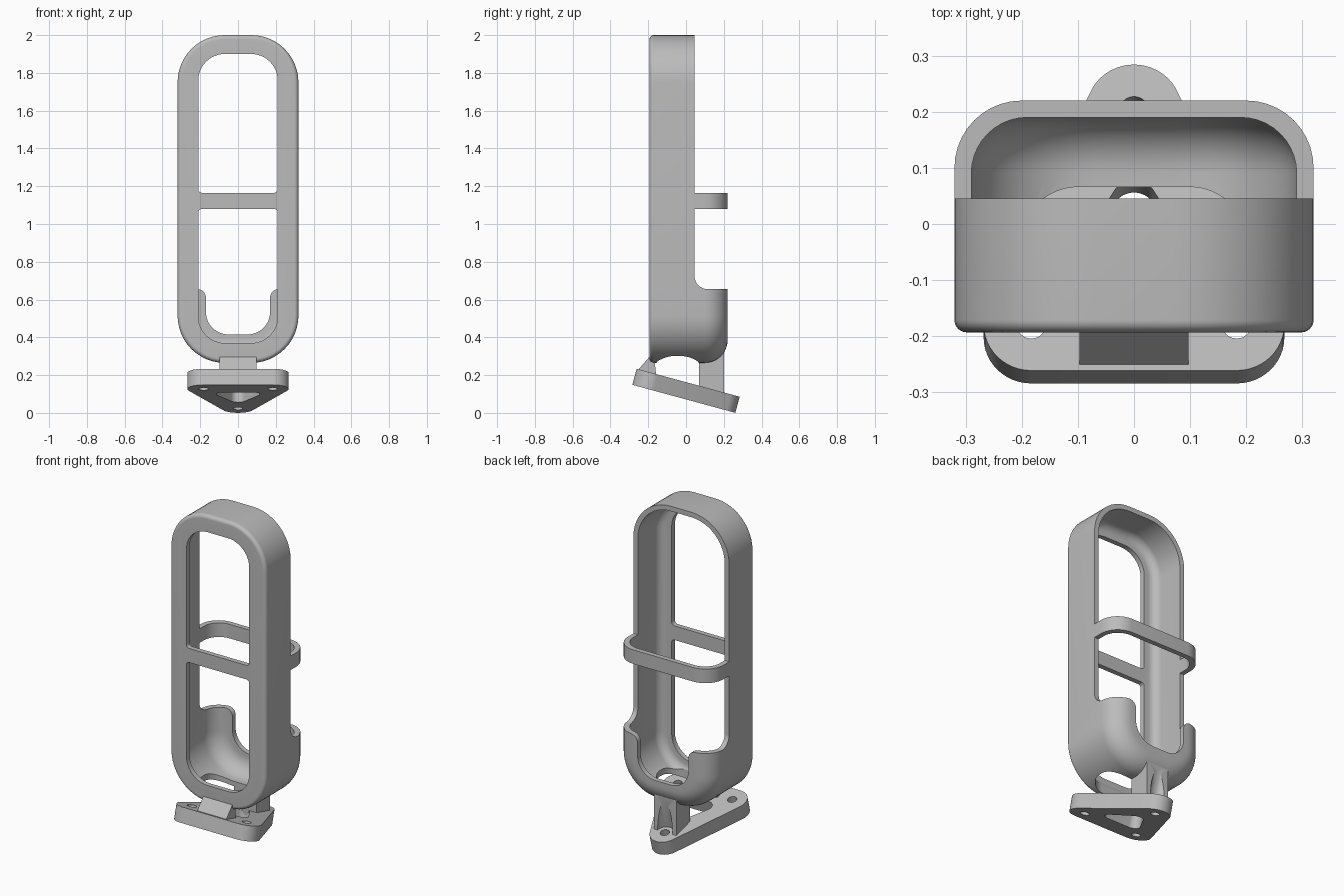
import bpy, bmesh
from math import sin, cos, pi, radians
from mathutils import geometry

cube = bpy.data.objects.get("Cube")
if cube:
    bpy.data.objects.remove(cube)

grey = bpy.data.materials.new("plain grey")
grey.use_nodes = True
grey.diffuse_color = (0.5, 0.5, 0.5, 1)
grey.node_tree.nodes["Principled BSDF"].inputs["Base Color"].default_value = (0.5, 0.5, 0.5, 1)

AXES = {
    "x": lambda u, v, h: (h, u, v),
    "y": lambda u, v, h: (u, h, v),
    "z": lambda u, v, h: (u, v, h),
}


def arc(cx, cy, r, start, end, n=12):
    return [(cx + r * cos(radians(start + (end - start) * i / n)),
             cy + r * sin(radians(start + (end - start) * i / n))) for i in range(n + 1)]


def round_rect(hx, lo, hi, r_low, r_high=None):
    """Rounded rectangle, symmetric about zero in its first direction."""
    r_high = r_low if r_high is None else r_high
    right = arc(hx - r_low, lo + r_low, r_low, -90, 0) + arc(hx - r_high, hi - r_high, r_high, 0, 90)
    return right + [(-x, y) for x, y in reversed(right)]


def hull(circles):
    """Outline wrapped around circles given as (u, v, radius)."""
    pts = []
    for u, v, r in circles:
        pts += arc(u, v, r, 0, 352.5, 47) if r else [(u, v)]
    return [pts[i] for i in geometry.convex_hull_2d(pts)]


def loft(name, sections, axis):
    """Closed solid through outlines given as (height, outline)."""
    bm = bmesh.new()
    rings = [[bm.verts.new(AXES[axis](u, v, h)) for u, v in pts] for h, pts in sections]
    count = len(rings[0])
    for a, b in zip(rings, rings[1:]):
        for i in range(count):
            j = (i + 1) % count
            bm.faces.new((a[i], a[j], b[j], b[i]))
    bm.faces.new(rings[0])
    bm.faces.new(rings[-1])
    bmesh.ops.remove_doubles(bm, verts=bm.verts, dist=0.00001)
    bmesh.ops.recalc_face_normals(bm, faces=bm.faces)
    mesh = bpy.data.meshes.new(name)
    bm.to_mesh(mesh)
    bm.free()
    obj = bpy.data.objects.new(name, mesh)
    bpy.context.collection.objects.link(obj)
    mesh.materials.append(grey)
    return obj


def prism(name, pts, lo, hi, axis):
    return loft(name, [(lo, pts), (hi, pts)], axis)


def activate(obj):
    bpy.ops.object.select_all(action="DESELECT")
    obj.select_set(True)
    bpy.context.view_layer.objects.active = obj


def cut(obj, cutters):
    for cutter in cutters:
        mod = obj.modifiers.new("cut", "BOOLEAN")
        mod.operation = "DIFFERENCE"
        mod.solver = "EXACT"
        mod.object = cutter
        activate(obj)
        bpy.ops.object.modifier_apply(modifier=mod.name)
        bpy.data.objects.remove(cutter)


def capsule(name, gap, front_r, back_r):
    """Tall rounded box with filleted front and back rims, shrunk by gap."""
    front, back, steps = -0.193 + gap, 0.22 - gap, 10

    def section(inset):
        d = gap + inset
        return round_rect(0.32 - d, 0.265 + d, 2.0 - d, 0.25 - d)

    turns = [i / steps * pi / 2 for i in range(steps + 1)]
    rings = [(front + front_r * (1 - cos(a)), section(front_r * (1 - sin(a)))) for a in turns]
    rings += [(back - back_r * (1 - cos(a)), section(back_r * (1 - sin(a)))) for a in reversed(turns)]
    return loft(name, rings, "y")


# Holder shell: hollow capsule with openings
shell = capsule("holder_shell", 0, 0.022, 0.12)
flare = arc(0.05, 0.535, 0.12, -90, 0) + arc(0.215, 0.61, 0.045, 180, 90) + [(0.215, 0.8)]
u_slot = flare + [(-x, z) for x, z in reversed(flare)]
cut(shell, [
    capsule("cavity", 0.03, 0.05, 0.1),
    # front windows either side of the crossbar
    prism("lower_window", round_rect(0.21, 0.37, 1.08, 0.14, 0.02), -0.4, -0.1, "y"),
    prism("upper_window", round_rect(0.21, 1.165, 1.9, 0.02, 0.14), -0.4, -0.1, "y"),
    # open back above and below the strap
    prism("upper_back", [(0.045, 1.165), (0.5, 1.165), (0.5, 2.2), (0.045, 2.2)], -0.5, 0.5, "x"),
    prism("lower_back", hull([(0.115, 0.725, 0.07), (0.045, 1.08, 0), (0.5, 1.08, 0), (0.5, 0.655, 0)]),
          -0.5, 0.5, "x"),
    # finger slot in the cup and drain in its floor
    prism("cup_slot", u_slot, 0.1, 0.4, "y"),
    prism("floor_hole", round_rect(0.2, -0.155, 0.066, 0.1), 0.1, 0.36, "z"),
])

# Tilted triangular mounting plate with screw holes
corners = [(-0.183, -0.1975), (0.183, -0.1975), (0, 0.1975)]
plate = prism("mounting_plate", hull([(x, y, 0.085) for x, y in corners]), -0.044, 0.044, "z")
holes = [prism("screw_hole", arc(x, y, 0.026, 0, 345, 23), -0.1, 0.1, "z") for x, y in corners]
holes.append(prism("centre_hole", hull([(-0.075, -0.09, 0.04), (0.075, -0.09, 0.04), (0, 0.03, 0.04)]),
                   -0.1, 0.1, "z"))
cut(plate, holes)

# Struts joining plate and shell
front_strut = prism("front_strut", [(-0.245, 0.19), (-0.25, 0.232), (-0.193, 0.297), (-0.168, 0.292),
                                    (-0.155, 0.17)], -0.097, 0.097, "x")
back_strut = prism("back_strut", [(0.07, 0.11), (0.07, 0.28), (0.13, 0.285), (0.2, 0.34), (0.2, 0.09)],
                   -0.075, 0.075, "x")
driver = prism("driver_channel", arc(0, 0.1975, 0.05, 0, 352.5, 47), 0, 0.4, "z")
for obj in (plate, driver):
    obj.rotation_euler.x = radians(-15.2)
    obj.location.z = 0.117
bpy.context.view_layer.update()
cut(back_strut, [driver])

for obj in (shell, plate, front_strut, back_strut):
    activate(obj)
    bpy.ops.object.shade_smooth_by_angle(angle=radians(30))
